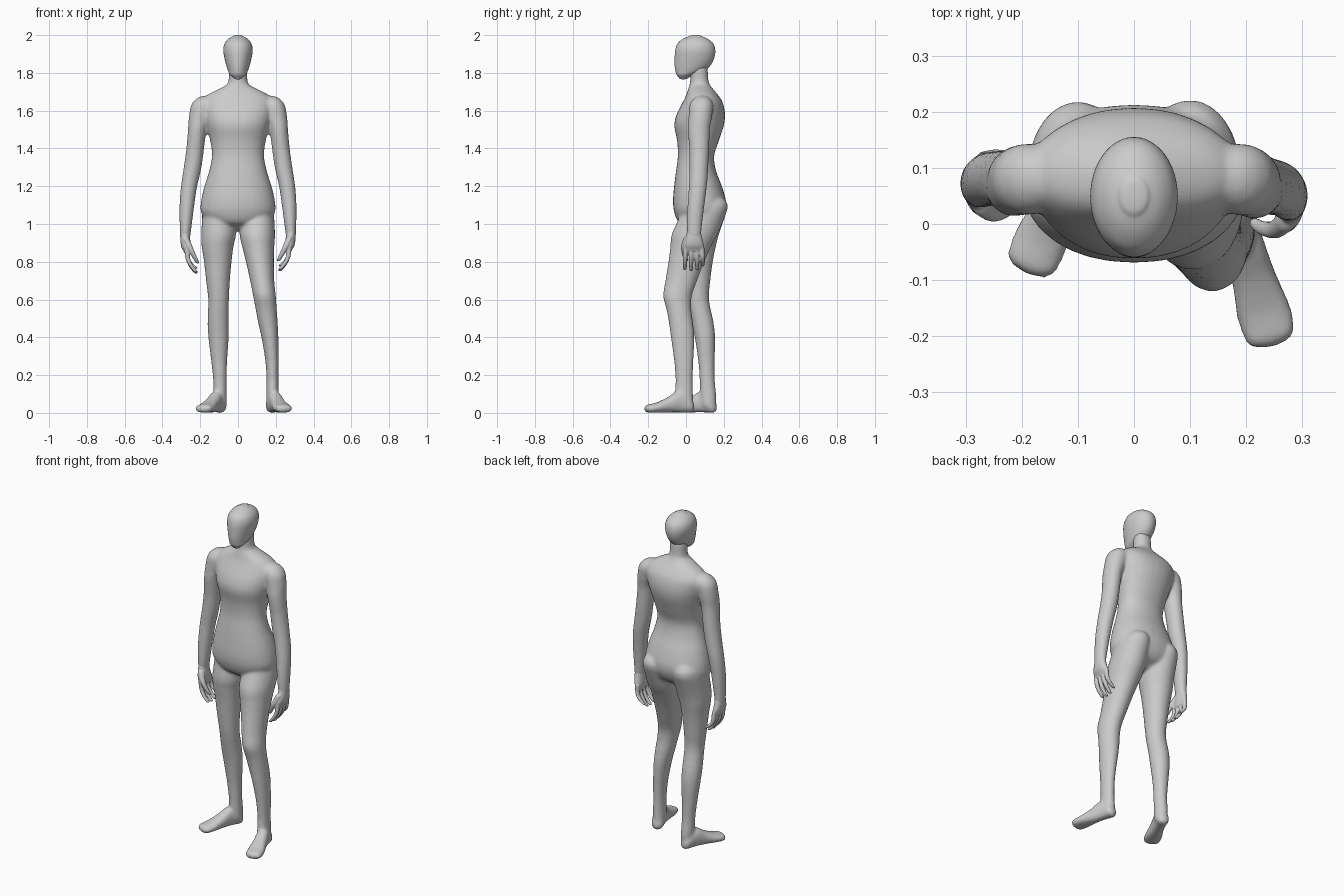
import bpy, bmesh
from math import sin, cos, pi, radians
from mathutils import Vector

X, Y, Z = Vector((1, 0, 0)), Vector((0, 1, 0)), Vector((0, 0, 1))


def refine(rows, n=4):
    """Catmull-Rom interpolation of section rows."""
    out = []
    for i in range(len(rows) - 1):
        a, b, c, d = (rows[max(0, min(len(rows) - 1, i + k))] for k in (-1, 0, 1, 2))
        for s in range(n):
            t = s / n
            out.append([0.5 * (2 * q + (r - p) * t + (2 * p - 5 * q + 4 * r - w) * t * t
                               + (3 * q - p - 3 * r + w) * t ** 3)
                        for p, q, r, w in zip(a, b, c, d)])
    return out + [list(rows[-1])]


def tube(bm, rows, u=X, v=Y, cap=None, power=2.0, sides=32):
    """Loft of (x, y, z, ru, rv) sections with rounded ends."""
    rows = refine(rows)

    def end(row, nxt):
        c = Vector(row[:3])
        w = (c - Vector(nxt[:3])).normalized()
        h = cap or min(row[3:])
        return [list(c + w * h * sin(radians(t))) + [row[3] * cos(radians(t)), row[4] * cos(radians(t))]
                for t in (22, 45, 65, 85)]

    rows = end(rows[0], rows[1])[::-1] + rows + end(rows[-1], rows[-2])
    rings = []
    for x, y, z, a, b in rows:
        ring = []
        for k in range(sides):
            c, s = cos(2 * pi * k / sides), sin(2 * pi * k / sides)
            c = (1 if c > 0 else -1) * abs(c) ** (2 / power)
            s = (1 if s > 0 else -1) * abs(s) ** (2 / power)
            ring.append(bm.verts.new(Vector((x, y, z)) + u * a * c + v * b * s))
        rings.append(ring)
    for p, q in zip(rings, rings[1:]):
        for k in range(sides):
            m = (k + 1) % sides
            bm.faces.new((p[k], p[m], q[m], q[k]))
    bm.faces.new(rings[0][::-1])
    bm.faces.new(rings[-1])


def make(name, bm, voxel=None, smooth=0):
    bmesh.ops.recalc_face_normals(bm, faces=bm.faces[:])
    for f in bm.faces:
        f.smooth = True
    me = bpy.data.meshes.new(name)
    bm.to_mesh(me)
    bm.free()
    ob = bpy.data.objects.new(name, me)
    bpy.context.collection.objects.link(ob)
    if voxel:
        r = ob.modifiers.new("fuse", 'REMESH')
        r.mode, r.voxel_size, r.use_smooth_shade = 'VOXEL', voxel, True
        s = ob.modifiers.new("blend", 'SMOOTH')
        s.factor, s.iterations = 0.5, smooth
    return ob


def levels(rows):
    """(z, half width, y front, y back) to section rows."""
    return [(0, (f + b) / 2, z, w, (b - f) / 2) for z, w, f, b in rows]


def arm_side(rows, sx):
    """Right arm as given; the other arm hangs slightly further back."""
    if sx > 0:
        return rows
    return [(-x, y + 0.04 * (1.62 - z), z - 0.015 * (1.62 - z), a, b) for x, y, z, a, b in rows]


# Torso and neck
body = bmesh.new()
tube(body, levels([
    (.985, .09, .0, .13), (1.01, .15, -.04, .175), (1.06, .195, -.062, .205),
    (1.12, .196, -.069, .212), (1.2, .178, -.063, .19), (1.28, .153, -.053, .16),
    (1.36, .138, -.043, .149), (1.44, .147, -.047, .174), (1.52, .168, -.062, .2),
    (1.58, .183, -.05, .207), (1.64, .19, -.02, .196), (1.68, .165, .0, .172),
    (1.71, .112, .01, .147), (1.735, .064, .018, .128), (1.76, .05, .022, .119),
    (1.83, .049, .02, .115)]), cap=.02, power=2.15)

# Legs: one set back, one stepping forward
tube(body, [
    (-.10, .1, 1.07, .088, .118), (-.102, .07, .95, .092, .106), (-.108, .064, .88, .084, .094),
    (-.107, .062, .8, .073, .08), (-.106, .061, .7, .063, .068), (-.103, .064, .6, .055, .058),
    (-.105, .088, .48, .056, .058), (-.103, .1, .4, .054, .054), (-.1, .108, .28, .043, .044),
    (-.096, .112, .18, .036, .04), (-.095, .117, .1, .036, .043), (-.092, .12, .05, .034, .04)])
tube(body, [
    (.10, .1, 1.07, .089, .118), (.102, .048, .95, .094, .122), (.107, .025, .88, .085, .108),
    (.116, .002, .8, .074, .095), (.128, -.025, .7, .064, .084), (.14, -.045, .62, .06, .076),
    (.149, -.038, .55, .056, .066), (.158, -.027, .48, .052, .064), (.169, -.018, .4, .045, .062),
    (.18, -.012, .28, .036, .052), (.183, -.01, .18, .032, .046), (.183, -.01, .1, .033, .048),
    (.181, -.002, .05, .033, .042)])

# Feet, splayed outward
for heel, toe in ((Vector((.172, .046, 0)), Vector((.25, -.222, 0))),
                  (Vector((-.082, .164, 0)), Vector((-.192, -.09, 0)))):
    d = (toe - heel).normalized()
    tube(body, [list(heel + d * s + Z * zc) + [w, h] for s, zc, w, h in (
        (.036, .041, .036, .04), (.09, .058, .036, .056), (.15, .042, .04, .04),
        (.21, .028, .049, .027), (.254, .023, .047, .022))], u=d.cross(Z), v=Z, power=2.3)

# Arms
for sx in (1, -1):
    tube(body, arm_side([
        (.19, .08, 1.62, .062, .064), (.205, .075, 1.56, .056, .062), (.216, .068, 1.5, .049, .059),
        (.227, .07, 1.4, .047, .053), (.241, .068, 1.3, .047, .05), (.26, .063, 1.2, .043, .048),
        (.271, .053, 1.1, .039, .045), (.277, .045, 1.0, .032, .041), (.28, .043, .94, .027, .037)], sx))
make("body", body, .008, 10)

# Hands: palm, four curled fingers, thumb
for sx, name in ((1, "left_hand"), (-1, "right_hand")):
    hand = bmesh.new()
    tube(hand, arm_side([(.279, .043, .97, .024, .034), (.279, .041, .93, .026, .043),
                         (.275, .04, .89, .025, .054), (.269, .04, .865, .018, .054)], sx))
    for y, fan, drop in ((-.002, -.004, .006), (.027, 0, 0), (.056, .003, .004), (.083, .006, .024)):
        tube(hand, arm_side([(.27, y, .88, .014, .014), (.266, y + fan / 2, .83, .0125, .0125),
                             (.249, y + fan, .79 + drop / 2, .0125, .0115),
                             (.225, y + fan, .757 + drop, .0115, .010)], sx), cap=.009, sides=16)
    tube(hand, arm_side([(.272, .008, .925, .018, .022), (.252, -.01, .88, .016, .016),
                         (.231, -.008, .838, .0135, .013), (.217, .0, .812, .011, .011)], sx), sides=16)
    make(name, hand, .004, 4)

# Head: plain egg shape, narrow at the chin
head = bmesh.new()
tube(head, levels([
    (1.772, .022, -.035, .01), (1.79, .042, -.05, .045), (1.81, .052, -.056, .095),
    (1.84, .062, -.06, .13), (1.88, .072, -.06, .15), (1.92, .078, -.057, .155),
    (1.955, .071, -.045, .145), (1.98, .051, -.016, .116), (1.993, .028, .014, .086)]), cap=.007, sides=48)
make("head", head)
